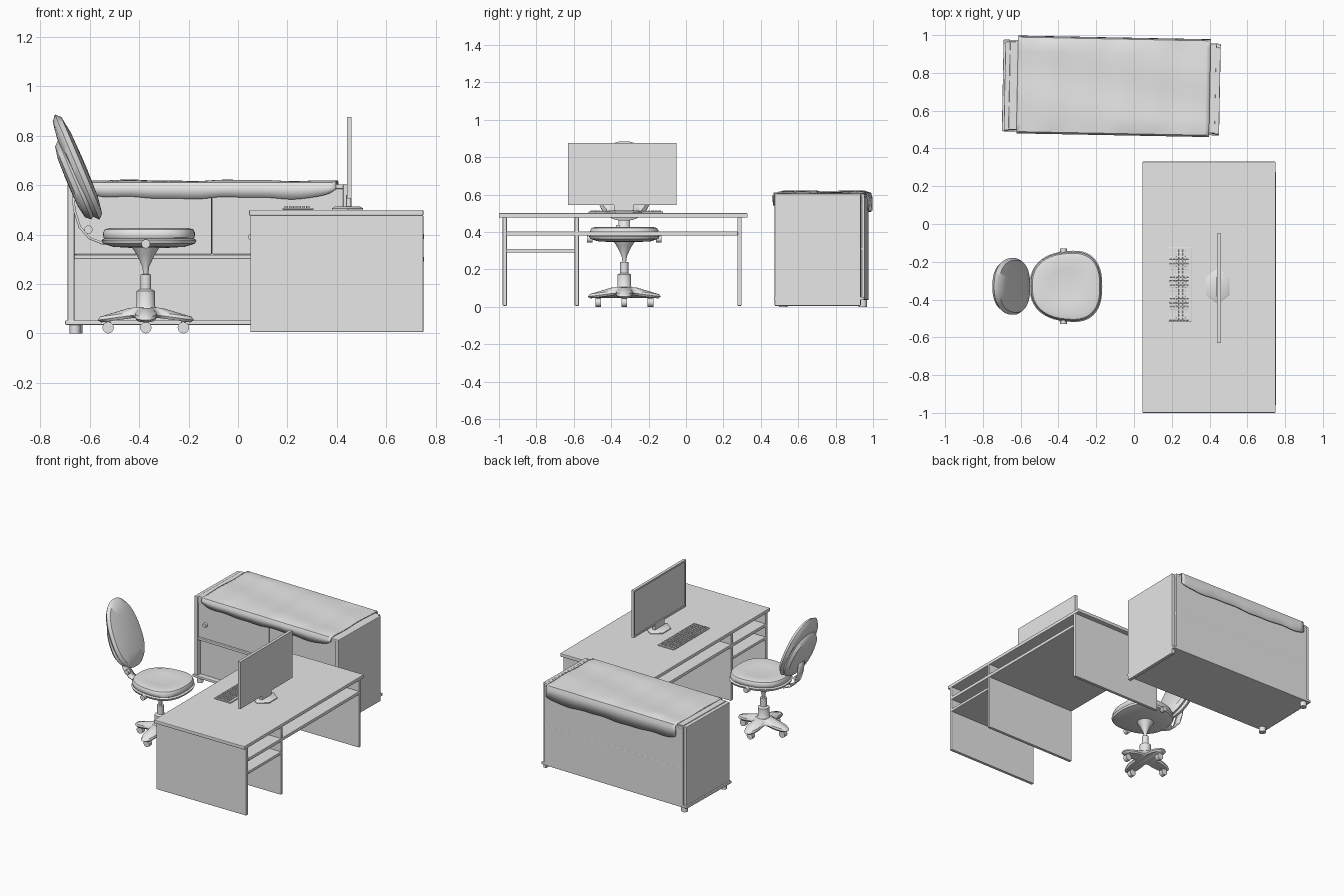
import bpy, bmesh
from math import sin, cos, pi, radians, copysign
from mathutils import Matrix, Vector

if "Cube" in bpy.data.objects:
    bpy.data.objects.remove(bpy.data.objects["Cube"])

grey = bpy.data.materials.new("plain_grey")
grey.use_nodes = True
grey.diffuse_color = (0.8, 0.8, 0.8, 1)
grey.node_tree.nodes["Principled BSDF"].inputs["Base Color"].default_value = grey.diffuse_color


def finish(name, bm, bevel=0, smooth=True):
    """Turn a bmesh into a named, coloured object."""
    bmesh.ops.recalc_face_normals(bm, faces=bm.faces)
    mesh = bpy.data.meshes.new(name)
    bm.to_mesh(mesh)
    bm.free()
    mesh.materials.append(grey)
    obj = bpy.data.objects.new(name, mesh)
    bpy.context.collection.objects.link(obj)
    if smooth:
        bpy.ops.object.select_all(action="DESELECT")
        obj.select_set(True)
        bpy.context.view_layer.objects.active = obj
        bpy.ops.object.shade_smooth_by_angle(angle=radians(40))
    if bevel:
        mod = obj.modifiers.new("soft_edge", "BEVEL")
        mod.width, mod.segments = bevel, 2
    return obj


def box_mesh(xs, ys, zs):
    bm = bmesh.new()
    size = Matrix.Diagonal((xs[1] - xs[0], ys[1] - ys[0], zs[1] - zs[0], 1))
    middle = Vector([(a + b) / 2 for a, b in (xs, ys, zs)])
    bmesh.ops.create_cube(bm, size=1, matrix=Matrix.Translation(middle) @ size)
    return bm


def box(name, xs, ys, zs, bevel=0.004):
    return finish(name, box_mesh(xs, ys, zs), bevel, smooth=False)


def grid(name, rows, closed=False, thickness=0):
    """Skin rows of points; closed rows form rings with capped ends."""
    bm = bmesh.new()
    loops = [[bm.verts.new(p) for p in row] for row in rows]
    count = len(loops[0])
    for low, high in zip(loops, loops[1:]):
        for i in range(count if closed else count - 1):
            j = (i + 1) % count
            bm.faces.new((low[i], low[j], high[j], high[i]))
    if closed:
        bm.faces.new(loops[0])
        bm.faces.new(loops[-1])
    obj = finish(name, bm)
    if thickness:
        mod = obj.modifiers.new("thickness", "SOLIDIFY")
        mod.thickness, mod.offset = thickness, 0
    return obj


def lathe(name, profile, x, y, sides=24, squash=1):
    turns = [pi / 2 + 2 * pi * i / sides for i in range(sides)]
    return grid(name, [[(x + squash * r * cos(a), y + r * sin(a), z) for a in turns]
                       for r, z in profile], closed=True)


def disc(name, centre, radius, depth):
    """Short cylinder with its axis along y."""
    bm = bmesh.new()
    place = Matrix.Translation(centre) @ Matrix.Rotation(pi / 2, 4, "X")
    bmesh.ops.create_cone(bm, cap_ends=True, segments=20, radius1=radius,
                          radius2=radius, depth=depth, matrix=place)
    return finish(name, bm)


def power(value, exponent):
    return copysign(abs(value) ** exponent, value)


def cushion(name, place, rings, exponent=0.8, sides=48):
    """Rounded pad; place maps (across, along, depth) to a point."""
    turns = [2 * pi * i / sides for i in range(sides)]
    return grid(name, [[place(s * power(sin(a), exponent), s * power(cos(a), exponent), w)
                        for a in turns] for s, w in rings], closed=True)


# Desk
box("desk_top", (0.045, 0.75), (-1, 0.33), (0.476, 0.5))
for label, y in (("front", -0.98), ("middle", -0.595), ("back", 0.275)):
    box(f"desk_{label}_panel", (0.05, 0.75), (y, y + 0.022), (0.005, 0.478))
box("desk_long_shelf", (0.05, 0.753), (-0.96, 0.277), (0.38, 0.403))
box("desk_short_shelf", (0.05, 0.753), (-0.96, -0.593), (0.29, 0.31))

# Monitor with a recessed screen
bm = box_mesh((0.44, 0.46), (-0.63, -0.05), (0.545, 0.876))
bm.normal_update()
screen = [f for f in bm.faces if f.normal.x < -0.9]
bmesh.ops.inset_region(bm, faces=screen, thickness=0.016, depth=0)
bmesh.ops.inset_region(bm, faces=screen, thickness=0.002, depth=-0.005)
finish("monitor", bm, smooth=False)
box("monitor_neck", (0.437, 0.457), (-0.385, -0.28), (0.508, 0.56), 0.003)
lathe("monitor_foot", [(0.095, 0.5), (0.095, 0.506), (0.075, 0.514)], 0.443, -0.33, 6, 0.76)

# Keyboard
box("keyboard_tray", (0.18, 0.305), (-0.52, -0.122), (0.5, 0.508), 0.002)
keys = box("keyboard_keys", (0.188, 0.202), (-0.51, -0.495), (0.507, 0.515), 0.002)
for axis, count, pitch in ((0, 6, 0.0175), (1, 20, 0.019)):
    mod = keys.modifiers.new("repeat", "ARRAY")
    mod.count = count
    mod.use_relative_offset = False
    mod.use_constant_offset = True
    mod.constant_offset_displace = [pitch if i == axis else 0 for i in range(3)]

# Chair pads
cx, cy = -0.373, -0.33
seat = lambda u, v, w: (-0.36 + 0.192 * v, cy + u * (0.186 + 0.02 * v), 0.365 + w)
cushion("seat_shell", seat, [(0.3, -0.02), (0.75, -0.015), (0.97, -0.002), (1, 0.012), (0.95, 0.018)])
cushion("seat_cushion", seat, [(0.9, 0.01), (0.96, 0.022), (0.97, 0.042), (0.93, 0.056),
                               (0.8, 0.062), (0.5, 0.056), (0.1, 0.053)])


def back_pad(low, high, half_width, shift):
    def place(u, v, w):
        t = low + (high - low) * (v + 1) / 2
        lean = -0.565 - 0.18 * t
        return (lean + (w + shift) * 0.92, cy + half_width * u * (1 - 0.06 * v),
                0.458 + 0.425 * t + (w + shift) * 0.38)
    return place


pad = [(0.1, -0.032), (0.6, -0.03), (0.9, -0.02), (1, 0), (0.92, 0.02), (0.6, 0.031), (0.1, 0.034)]
cushion("backrest_cushion", back_pad(0, 1, 0.15, 0.005), pad, 0.85)
cushion("backrest_shell", back_pad(0.03, 0.78, 0.14, -0.025), pad, 0.85)

# Chair support
path = [(-0.67, 0.6), (-0.662, 0.5), (-0.64, 0.43), (-0.6, 0.385), (-0.55, 0.365), (-0.4, 0.353)]
grid("back_bracket", [[(x, cy + side, z) for side in (-0.03, 0.03)] for x, z in path], thickness=0.01)
for side in (-1, 1):
    disc("seat_lever", (cx, cy + side * 0.185, 0.362), 0.018, 0.03)
disc("back_knob", (-0.605, cy - 0.035, 0.42), 0.017, 0.02)
lathe("chair_column", [(0.06, 0.355), (0.035, 0.315), (0.014, 0.27), (0.01, 0.24), (0.022, 0.238),
                       (0.022, 0.18), (0.037, 0.172), (0.037, 0.11), (0.045, 0.1)], cx, cy)


def star(core, reach, z):
    turns = [2 * pi * i / 64 for i in range(64)]
    radii = [core + (reach - core) * abs(cos(2 * a)) ** 3 for a in turns]
    return [(cx + r * cos(a), cy + r * sin(a), z - 0.02 * max(0, r - core) / 0.13)
            for r, a in zip(radii, turns)]


grid("chair_base", [star(0.06, 0.18, 0.063), star(0.075, 0.195, 0.072), star(0.07, 0.185, 0.085),
                    star(0.05, 0.07, 0.105)], closed=True)
for i in range(4):
    x, y = cx + 0.152 * cos(i * pi / 2), cy + 0.14 * sin(i * pi / 2)
    disc("caster_wheel", (x, y, 0.023), 0.023, 0.03)
    lathe("caster_stem", [(0.01, 0.02), (0.01, 0.07)], x, y, 12)

# Cabinet, built square and then turned slightly
left, right, front, back = -0.685, 0.455, 0.485, 0.965
inside = (left + 0.02, right - 0.02)
cabinet = [
    box("cabinet_right_side", (right - 0.025, right), (front, back - 0.02), (0.005, 0.605)),
    box("cabinet_left_side", (left, left + 0.028), (front, back - 0.01), (0.045, 0.605)),
    box("cabinet_left_rail", (left + 0.025, left + 0.07), (front + 0.005, back - 0.01), (0.56, 0.61)),
    box("cabinet_base", (left - 0.01, right), (front - 0.005, back), (0.035, 0.053)),
    box("cabinet_top", inside, (front + 0.005, back), (0.585, 0.603)),
    box("cabinet_shelf", inside, (front + 0.003, back), (0.3, 0.318)),
    box("lower_front", inside, (front + 0.03, front + 0.045), (0.05, 0.302), 0),
    box("upper_back", inside, (back - 0.015, back), (0.312, 0.59), 0.003),
    box("lower_back", inside, (back - 0.015, back), (0.04, 0.307), 0.003),
]
for label, xs in (("left", (inside[0], -0.102)), ("right", (-0.099, inside[1]))):
    cabinet.append(box(f"{label}_door", xs, (front + 0.012, front + 0.026), (0.32, 0.585), 0.002))
for x, z in ((-0.6, 0.42), (0.06, 0.39)):
    cabinet.append(disc("door_knob", (x, front + 0.005, z), 0.014, 0.024))
for y in (front + 0.025, back - 0.03):
    cabinet.append(lathe("cabinet_foot", [(0.022, 0), (0.022, 0.038)], left + 0.03, y, 16))

# Cloth draped over the cabinet top
rows = []
for i in range(41):
    t = i / 20 - 1
    x = -0.108 + 0.51 * t
    lift = abs(t) ** 12
    wave = 0.004 * sin(7 * t) + 0.002 * sin(17 * t)
    front_hem, back_hem = 0.548 + 0.035 * lift + wave, 0.512 + 0.02 * lift + wave
    row = [(x, front - 0.008, front_hem), (x, front - 0.011, 0.59), (x, front - 0.003, 0.608)]
    for k in range(1, 12):
        y = front + (back - front) * k / 11.5
        row.append((x, y, 0.612 + 0.6 * wave + 0.003 * sin(9 * k / 11 + 2 * t)))
    row += [(x, back + 0.012, 0.608), (x, back + 0.018, 0.585), (x, back + 0.019, back_hem)]
    rows.append(row)
cabinet.append(grid("cloth", rows, thickness=0.008))

pivot = Vector((-0.115, 0.725, 0))
turn = Matrix.Translation(pivot) @ Matrix.Rotation(radians(-1.1), 4, "Z") @ Matrix.Translation(-pivot)
for obj in cabinet:
    obj.data.transform(turn)
